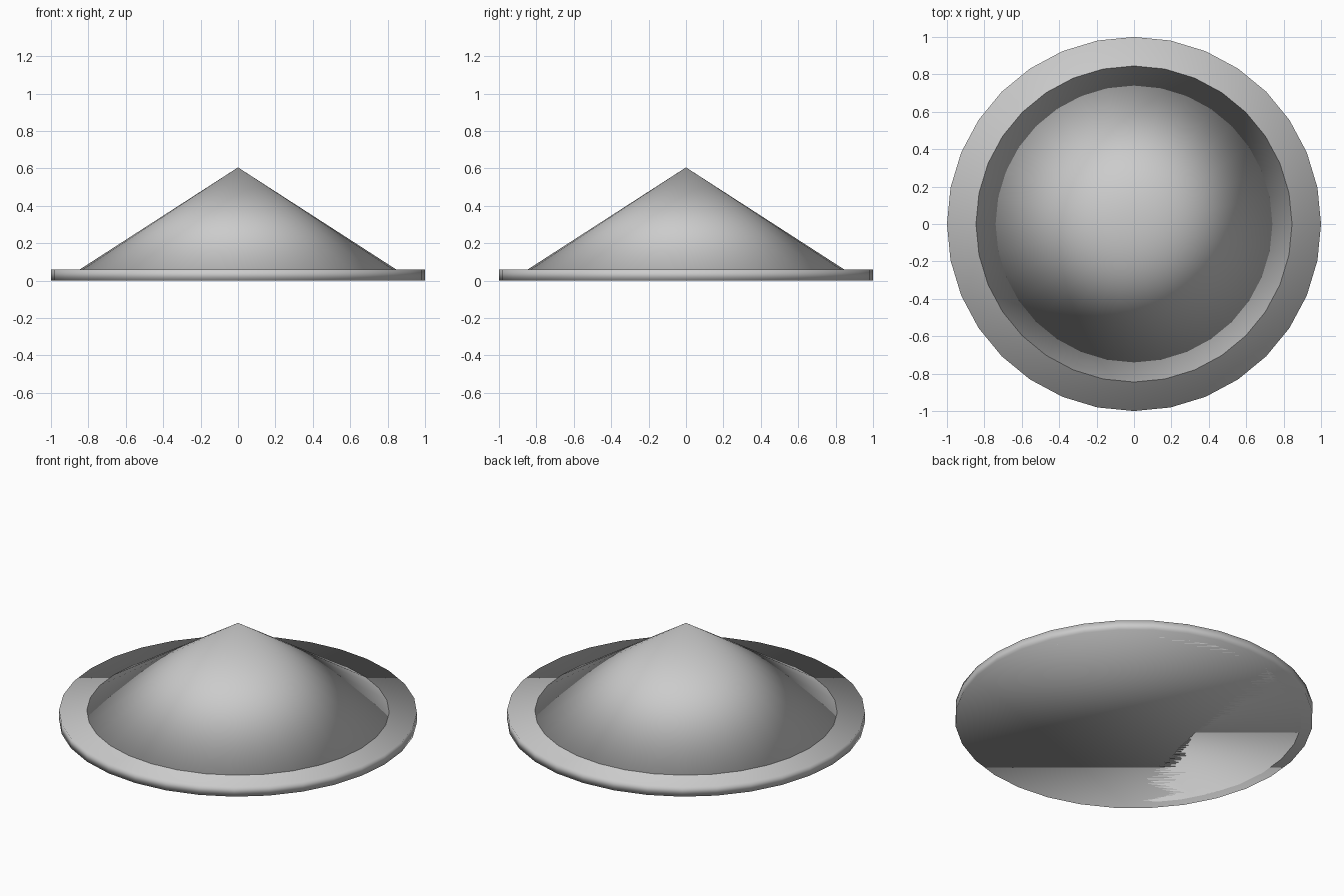
import bpy

if "Cube" in bpy.data.objects:
    bpy.data.objects.remove(bpy.data.objects["Cube"])

SIDES = 32
grey = bpy.data.materials.new("light_grey")
grey.diffuse_color = (0.6, 0.6, 0.6, 1)
grey.use_nodes = True
grey.node_tree.nodes["Principled BSDF"].inputs["Base Color"].default_value = grey.diffuse_color


def finish(name):
    obj = bpy.context.object
    obj.name = name
    obj.data.materials.append(grey)
    bpy.ops.object.shade_smooth()  # smooth across every edge, caps included


# Thin round base plate
bpy.ops.mesh.primitive_cylinder_add(vertices=SIDES, radius=1, depth=0.06,
                                    location=(0, 0, 0.03))
finish("base_plate")

# Broad cone rising through the plate, its base level with the underside
bpy.ops.mesh.primitive_cone_add(vertices=SIDES, radius1=0.938, radius2=0,
                                depth=0.605, location=(0, 0, 0.3025))
finish("cone")
